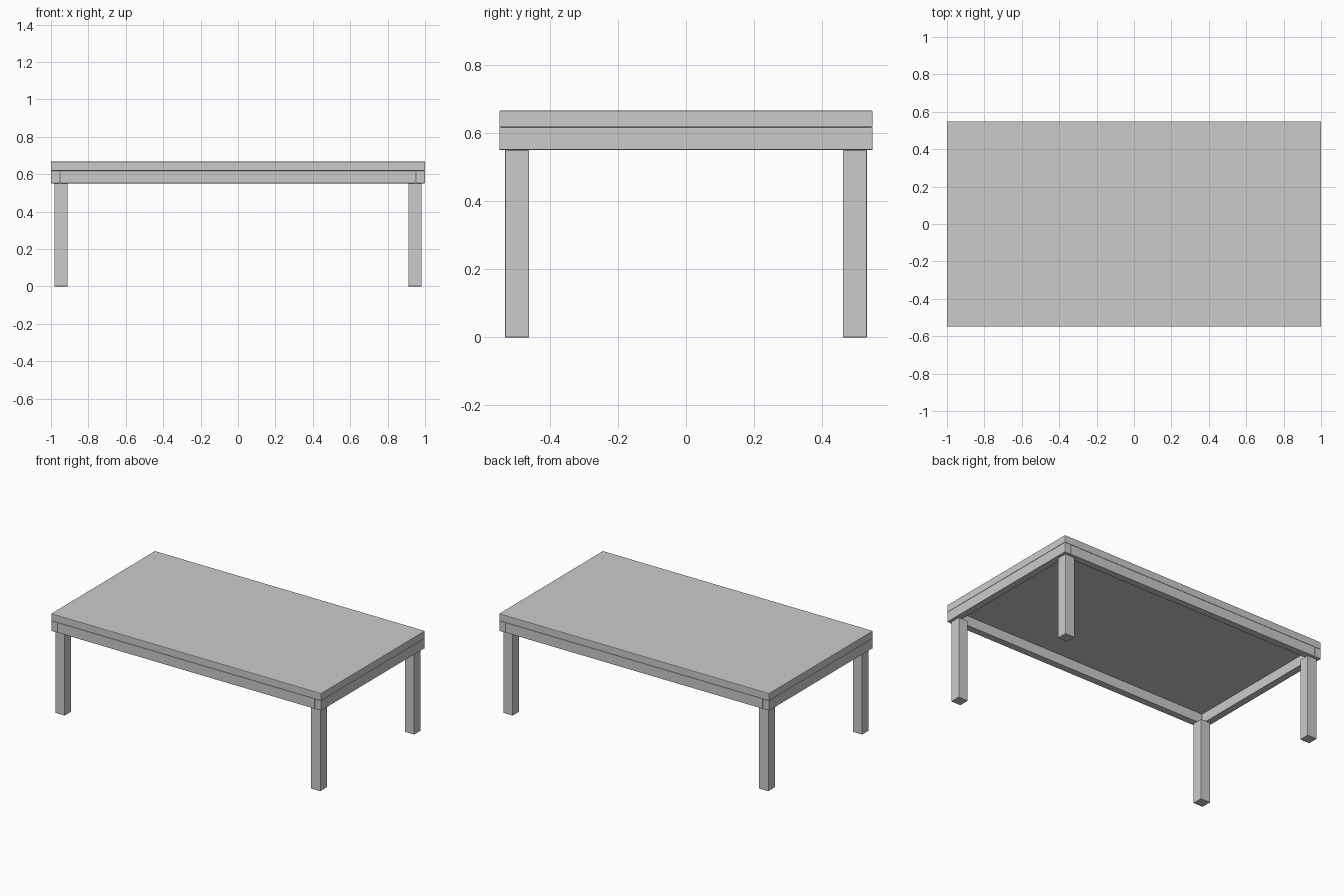
import bpy

if "Cube" in bpy.data.objects:
    bpy.data.objects.remove(bpy.data.objects["Cube"])

BEVEL = 0.003


def box(name, lo, hi):
    """Box between two corners with slightly eased edges."""
    bpy.ops.mesh.primitive_cube_add(size=1, location=[(a + b) / 2 for a, b in zip(lo, hi)])
    ob = bpy.context.object
    ob.name = name
    ob.scale = [b - a for a, b in zip(lo, hi)]
    bpy.ops.object.transform_apply(location=False, rotation=False, scale=True)
    mod = ob.modifiers.new("eased_edges", "BEVEL")
    mod.width = BEVEL
    mod.segments = 2
    return ob


X, Y = 1.0, 0.549             # half length and half width
T = 0.048                     # rail thickness
Z_LEG, Z_RAIL, Z_TOP = 0.551, 0.618, 0.667

# Table top
box("table_top", (-X, -Y, Z_RAIL), (X, Y, Z_TOP))

# Rails under the top: full-width end rails, long rails fitted between them
for side, s in (("left", -1), ("right", 1)):
    xs = sorted((s * X, s * (X - T)))
    box(side + "_rail", (xs[0], -Y, Z_LEG), (xs[1], Y, Z_RAIL))
for side, s in (("front", -1), ("back", 1)):
    ys = sorted((s * Y, s * (Y - T)))
    box(side + "_rail", (-X + T, ys[0], Z_LEG), (X - T, ys[1], Z_RAIL))

# Four square legs, slightly inset
for sx, nx in ((-1, "left"), (1, "right")):
    for sy, ny in ((-1, "front"), (1, "back")):
        xs = sorted((sx * 0.911, sx * 0.982))
        ys = sorted((sy * 0.461, sy * 0.532))
        box(f"{ny}_{nx}_leg", (xs[0], ys[0], 0), (xs[1], ys[1], Z_LEG))
